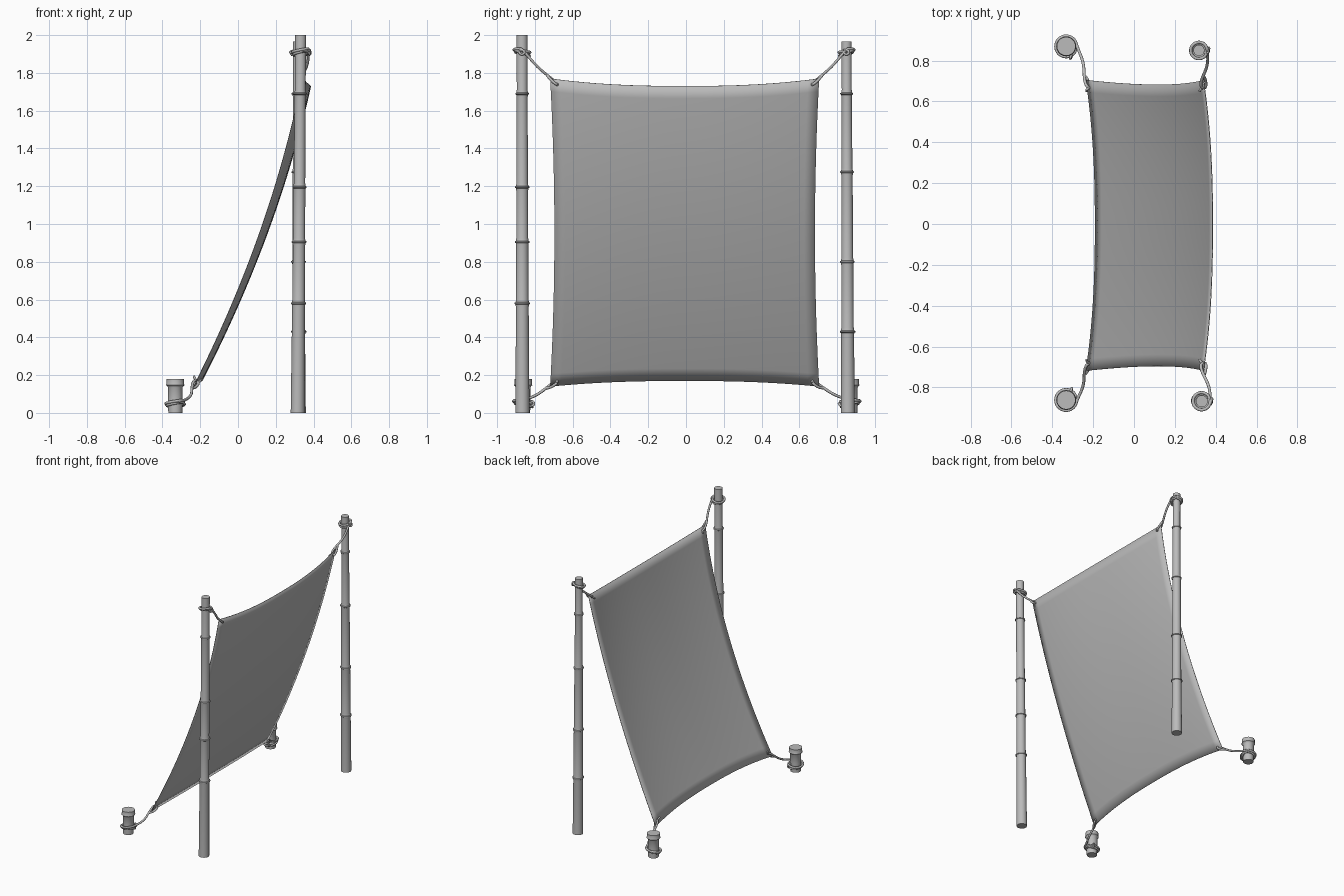
import bpy, bmesh, math
from mathutils import Vector

cube = bpy.data.objects.get("Cube")
if cube:
    bpy.data.objects.remove(cube, do_unlink=True)

grey = bpy.data.materials.new("plain_grey")
grey.use_nodes = True
COLOUR = (0.5, 0.5, 0.5, 1)
grey.diffuse_color = COLOUR
grey.node_tree.nodes["Principled BSDF"].inputs["Base Color"].default_value = COLOUR


def finish(name, bm):
    mesh = bpy.data.meshes.new(name)
    bm.to_mesh(mesh)
    bm.free()
    obj = bpy.data.objects.new(name, mesh)
    bpy.context.collection.objects.link(obj)
    mesh.materials.append(grey)
    select(obj)
    bpy.ops.object.shade_smooth_by_angle(angle=math.radians(40))
    return obj


def select(obj):
    bpy.ops.object.select_all(action='DESELECT')
    obj.select_set(True)
    bpy.context.view_layer.objects.active = obj


def stem(name, rings, sides=20):
    """Closed stem skinned over (x, y, z, radius) rings."""
    bm = bmesh.new()
    loops = []
    for x, y, z, r in rings:
        loops.append([bm.verts.new((x + r * math.cos(a), y + r * math.sin(a), z))
                      for a in (math.tau * i / sides for i in range(sides))])
    for low, high in zip(loops, loops[1:]):
        for i in range(sides):
            j = (i + 1) % sides
            bm.faces.new((low[i], low[j], high[j], high[i]))
    bm.faces.new(loops[0][::-1])
    bm.faces.new(loops[-1])
    return finish(name, bm)


def pole(name, foot, head, height, r_foot, r_head, joints):
    """Bamboo pole with a raised ring at each joint."""
    def ring(z, extra=0.0):
        t = z / height
        c = Vector(foot).lerp(Vector(head), t)
        return (c.x, c.y, z, r_foot + (r_head - r_foot) * t + extra)
    rings = [ring(0)]
    for z in joints:
        rings += [ring(z - 0.02, -0.001), ring(z - 0.006, 0.001), ring(z - 0.003, 0.006),
                  ring(z + 0.003, 0.006), ring(z + 0.006, 0.001), ring(z + 0.02, -0.002)]
    rings.append(ring(height))
    return stem(name, rings)


def stump(name, x, y):
    """Short peg with a flared head."""
    profile = [(0, 0.037), (0.07, 0.039), (0.135, 0.039), (0.142, 0.043),
               (0.147, 0.049), (0.153, 0.046), (0.18, 0.046)]
    return stem(name, [(x, y, z, r) for z, r in profile])


def rope(name, points, radius=0.0075):
    curve = bpy.data.curves.new(name, 'CURVE')
    curve.dimensions = '3D'
    curve.bevel_depth = radius
    curve.bevel_resolution = 2
    curve.use_fill_caps = True
    curve.resolution_u = 4
    spline = curve.splines.new('NURBS')
    spline.points.add(len(points) - 1)
    for p, co in zip(spline.points, points):
        p.co = (*co, 1)
    spline.order_u = 3
    spline.use_endpoint_u = True
    curve.materials.append(grey)
    obj = bpy.data.objects.new(name, curve)
    bpy.context.collection.objects.link(obj)
    select(obj)
    bpy.ops.object.convert(target='MESH')
    bpy.ops.object.shade_smooth_by_angle(angle=math.radians(60))


# Sheet: sagging between four corners
def sheet_point(w, t):
    """w runs -1..1 across, t runs 0..1 from bottom to top."""
    mid = 1 - abs(w) ** 2.4
    bow = t * (1 - t)
    low, high = 0.14 + 0.03 * mid, 1.77 - 0.04 * mid
    x = -0.235 + 0.575 * t + 0.045 * mid + (0.25 - 0.02 * mid) * bow
    y = -0.007 + w * (0.712 - 0.09 * bow)
    return Vector((x, y, low + (high - low) * t))


def build_sheet(n=24):
    bm = bmesh.new()
    grid = [[bm.verts.new(sheet_point(2 * i / n - 1, j / n)) for i in range(n + 1)]
            for j in range(n + 1)]
    for j in range(n):
        for i in range(n):
            bm.faces.new((grid[j][i], grid[j + 1][i], grid[j + 1][i + 1], grid[j][i + 1]))
    obj = finish("cloth_sheet", bm)
    solid = obj.modifiers.new("thickness", 'SOLIDIFY')
    solid.thickness = 0.004
    solid.offset = 0


build_sheet()

# Uprights and pegs
pole("front_pole", (0.316, -0.866, 0), (0.332, -0.868, 0), 2.0, 0.037, 0.029,
     (0.58, 0.905, 1.195, 1.69))
pole("back_pole", (0.322, 0.857, 0), (0.318, 0.85, 0), 1.965, 0.037, 0.027,
     (0.43, 0.80, 1.275, 1.69))
stump("front_peg", -0.332, -0.862)
stump("back_peg", -0.332, 0.87)


# Ropes: tilted coils, a span to the sheet corner, and a loop through it
def tie(name, centre, coil_r, side, top):
    c = Vector(centre)
    turns, steps = 2, 12
    points = []
    for k in range(turns * steps + 1):
        a = -math.tau * k / steps
        r = coil_r + (0.008 if k > steps else 0)
        tilt = 0.008 * math.sin(2 * a / turns + 1)
        points.append(c + Vector((r * math.cos(a), side * r * math.sin(a),
                                  tilt + 0.022 * (k / (turns * steps) - 0.5))))
    t_hole = 0.985 if top else 0.015
    hole = sheet_point(side * 0.95, t_hole)
    corner = sheet_point(side, 1.0 if top else 0.0)
    normal = Vector((-0.9, 0, 0.4)) if top else Vector((-0.75, 0, 0.65))
    start = points[-1]
    bend = start.lerp(corner, 0.5) + Vector((0.012, 0, -0.012))
    points += [bend, corner + normal * 0.012, hole + normal * 0.016,
               hole - normal * 0.016, corner - normal * 0.012,
               corner.lerp(start, 0.12)]
    rope(name + "_rope", points)
    # Loose second loop, knot and tail
    loop = []
    for k in range(steps + 1):
        a = math.tau * k / steps
        loop.append(c + Vector(((coil_r + 0.006) * math.cos(a), side * (coil_r + 0.006) * math.sin(a),
                                -0.004 + 0.016 * math.sin(a))))
    rope(name + "_second_loop", loop, 0.0065)
    out = Vector((coil_r + 0.008, 0, 0)) if top else Vector((0.02, -side * coil_r, 0))
    rope(name + "_knot", [c + out + Vector(d) for d in (
        (0, -0.014, 0.01), (0.006, 0.01, 0.014), (0.008, 0.014, -0.01),
        (0.004, -0.012, -0.014), (0, -0.016, 0.004))], 0.0065)
    rope(name + "_tail", [hole - normal * 0.014, hole + normal * 0.018,
                          hole + normal * 0.02 + Vector((0, -side * 0.018, -0.018 if top else 0.012))],
         0.0065)


tie("front_top", (0.331, -0.868, 1.91), 0.036, -1, True)
tie("back_top", (0.318, 0.85, 1.91), 0.034, 1, True)
tie("front_bottom", (-0.332, -0.862, 0.05), 0.045, -1, False)
tie("back_bottom", (-0.332, 0.87, 0.05), 0.045, 1, False)
